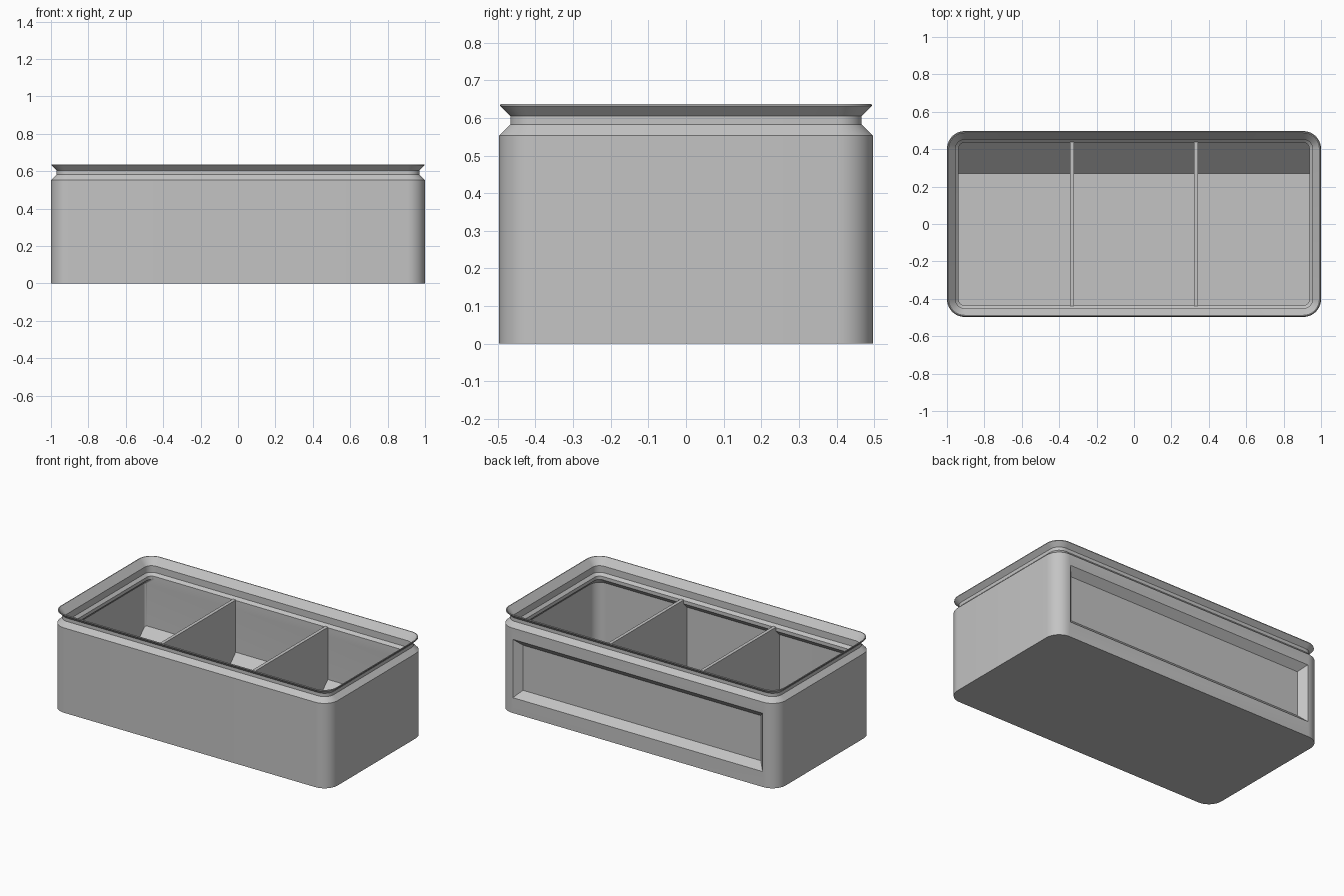
import bpy
import bmesh
from math import cos, sin, pi

cube = bpy.data.objects.get("Cube")
if cube:
    bpy.data.objects.remove(cube)

HALF_X, HALF_Y, RADIUS = 1.0, 0.497, 0.095
BACK_INNER = 0.062      # inset of the thick back wall
FLOOR = 0.03

grey = bpy.data.materials.new("light_grey")
grey.use_nodes = True
colour = (0.55, 0.55, 0.55, 1)
grey.diffuse_color = colour
grey.node_tree.nodes["Principled BSDF"].inputs["Base Color"].default_value = colour


def finish(bm, name, smooth=False):
    bmesh.ops.recalc_face_normals(bm, faces=bm.faces)
    mesh = bpy.data.meshes.new(name)
    bm.to_mesh(mesh)
    bm.free()
    mesh.materials.append(grey)
    obj = bpy.data.objects.new(name, mesh)
    bpy.context.collection.objects.link(obj)
    if smooth:
        bpy.ops.object.select_all(action='DESELECT')
        obj.select_set(True)
        bpy.context.view_layer.objects.active = obj
        bpy.ops.object.shade_smooth_by_angle(angle=pi / 6)
    return obj


def ring(bm, inset, z, back_inset=None, steps=10):
    """Rounded rectangle, inset from the outline; the back may be inset further."""
    back = inset if back_inset is None else back_inset
    verts = []
    for corner, (sx, sy) in enumerate([(1, 1), (-1, 1), (-1, -1), (1, -1)]):
        r = RADIUS - inset
        if sy > 0 and back != inset:
            r = 0.015
        x = sx * (HALF_X - inset - r)
        y = sy * (HALF_Y - (back if sy > 0 else inset) - r)
        for i in range(steps + 1):
            a = (corner + i / steps) * pi / 2
            verts.append(bm.verts.new((x + r * cos(a), y + r * sin(a), z)))
    return verts


def prism(name, outline, x0, x1):
    """Extrude a (y, z) outline along x."""
    bm = bmesh.new()
    face = bm.faces.new([bm.verts.new((x0, y, z)) for y, z in outline])
    ext = bmesh.ops.extrude_face_region(bm, geom=[face])["geom"]
    moved = [v for v in ext if isinstance(v, bmesh.types.BMVert)]
    bmesh.ops.translate(bm, verts=moved, vec=(x1 - x0, 0, 0))
    return finish(bm, name)


# Bin body: outside wall, notched stacking lip, inside wall, floor
profile = [
    (0, 0), (0, 0.553), (0.03, 0.583), (0.03, 0.605), (0.003, 0.632), (0.004, 0.637),
    (0.009, 0.637), (0.0455, 0.592), (0.0455, 0.549), (0.062, 0.532), (0.062, 0.51),
    (0.026, 0.474, BACK_INNER), (0.026, FLOOR, BACK_INNER),
]
bm = bmesh.new()
rings = [ring(bm, *p) for p in profile]
for low, high in zip(rings, rings[1:]):
    for i in range(len(low)):
        j = (i + 1) % len(low)
        bm.faces.new((low[i], low[j], high[j], high[i]))
bm.faces.new(rings[0])
bm.faces.new(rings[-1])
bmesh.ops.recalc_face_normals(bm, faces=bm.faces)

# Bevelled label recess in the flat back face
bm.faces.ensure_lookup_table()
panel = max(bm.faces, key=lambda f: f.normal.y * f.calc_area())
for half, z0, z1, depth in [(0.9, 0.1, 0.48, 0), (0.857, 0.143, 0.437, 0.043)]:
    bmesh.ops.inset_individual(bm, faces=[panel], thickness=0.02)
    mid = panel.calc_center_median().z
    for v in panel.verts:
        v.co = (half if v.co.x > 0 else -half, HALF_Y - depth,
                z1 if v.co.z > mid else z0)
finish(bm, "bin_body", smooth=True)

# Sloped ramp along the foot of the back wall
inner_back = HALF_Y - BACK_INNER
prism("back_ramp", [(0.27, FLOOR), (inner_back + 0.005, FLOOR - 0.005),
                    (inner_back + 0.005, 0.2), (inner_back, 0.195)], -0.98, 0.98)

# Two dividers making three compartments
for side, name in [(-1, "right_divider"), (1, "left_divider")]:
    x = side * 0.332
    prism(name, [(-0.48, 0.02), (0.442, 0.02), (0.442, 0.535), (-0.48, 0.535)],
          x - 0.011, x + 0.011)
